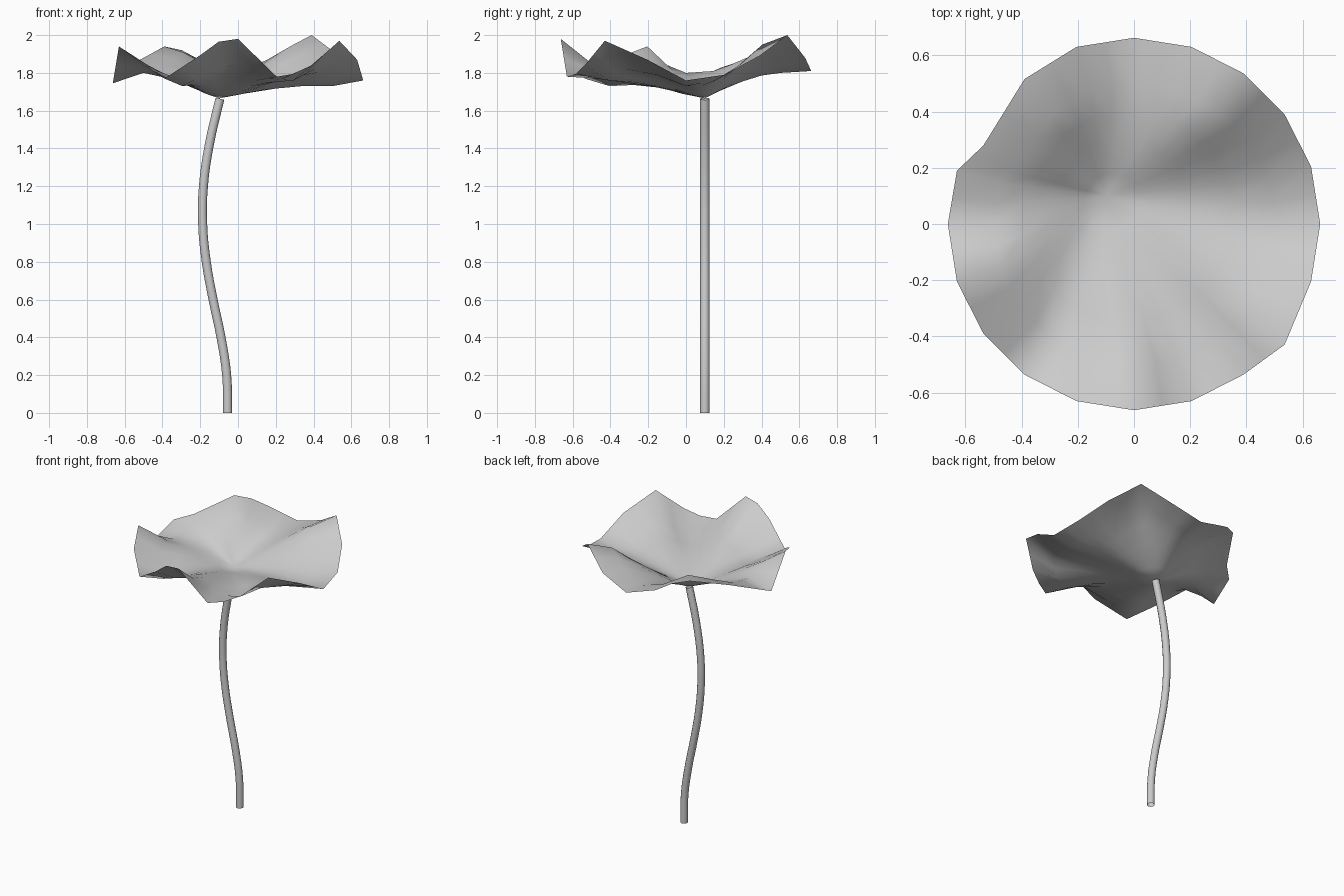
import bpy, bmesh, math
from mathutils import Vector

if "Cube" in bpy.data.objects:
    bpy.data.objects.remove(bpy.data.objects["Cube"])

# Leaf: rings of points around an off-centre hub, heights give the ripples
N = 20
rim_z = [1.76, 1.79, 1.89, 2.00, 1.88, 1.81, 1.87, 1.94, 1.86, 1.83,
         1.745, 1.94, 1.87, 1.77, 1.89, 1.98, 1.78, 1.84, 1.97, 1.87]
mid_z = [1.73, 1.76, 1.85, 1.95, 1.87, 1.80, 1.84, 1.91, 1.84, 1.81,
         1.80, 1.84, 1.79, 1.73, 1.80, 1.85, 1.77, 1.76, 1.82, 1.79]
rim_shift = {7: -0.02, 8: -0.11, 9: -0.015, 18: -0.04}   # sideways dents in the outline
half_z = {6: 1.92, 14: 1.965, 16: 1.795}                 # ripples between rim points
hub = Vector((-0.10, 0.10, 1.665))


def ring_point(i, r, z, dy):
    a = 2 * math.pi * i / N
    return Vector((r * math.cos(a), r * math.sin(a) + dy, z))


def with_midpoints(points):
    out = []
    for i, p in enumerate(points):
        out += [p, p.lerp(points[(i + 1) % N], 0.5)]
    return out


def toward_hub(points, t, spread, lift):
    # shrink a ring to the hub, softening the ripples over neighbouring points
    out = []
    for i, p in enumerate(points):
        near = [points[(i + k) % len(points)].z for k in range(-spread, spread + 1)]
        q = hub.lerp(p, t)
        q.z = hub.z + t * (sum(near) / len(near) - hub.z) + lift
        out.append(q)
    return out


rim = with_midpoints([ring_point(i, 0.663, rim_z[i], rim_shift.get(i, 0)) for i in range(N)])
mid = with_midpoints([ring_point(i, 0.50, mid_z[i], 0.6 * rim_shift.get(i, 0)) for i in range(N)])
for i, z in half_z.items():
    rim[2 * i + 1].z = z
outer = toward_hub(mid, 0.75, 1, 0.006)
inner = toward_hub(mid, 0.5, 2, 0.006)
core = toward_hub(mid, 0.2, 4, 0.0)

bm = bmesh.new()
rings = [[bm.verts.new(p) for p in ring] for ring in (core, inner, outer, mid, rim)]
centre = bm.verts.new(hub)
for i in range(2 * N):
    j = (i + 1) % (2 * N)
    bm.faces.new((centre, rings[0][i], rings[0][j]))
    for a, b in zip(rings, rings[1:]):
        bm.faces.new((a[i], b[i], b[j], a[j]))
for f in bm.faces:
    f.smooth = True
mesh = bpy.data.meshes.new("leaf")
bm.to_mesh(mesh)
bm.free()
bpy.context.collection.objects.link(bpy.data.objects.new("leaf", mesh))

# Stem: a gently bent round tube
path = [(-0.055, 0), (-0.06, 0.2), (-0.09, 0.4), (-0.132, 0.6), (-0.168, 0.8),
        (-0.187, 1.0), (-0.183, 1.2), (-0.152, 1.42), (-0.096, 1.663)]
curve = bpy.data.curves.new("stem", 'CURVE')
curve.dimensions = '3D'
curve.bevel_depth = 0.025
curve.bevel_resolution = 3
curve.resolution_u = 4
spline = curve.splines.new('BEZIER')
spline.bezier_points.add(len(path) - 1)
for p, (x, z) in zip(spline.bezier_points, path):
    p.co = (x, 0.10, z)
    p.handle_left_type = p.handle_right_type = 'AUTO'
spline.use_smooth = True
bpy.context.collection.objects.link(bpy.data.objects.new("stem", curve))
